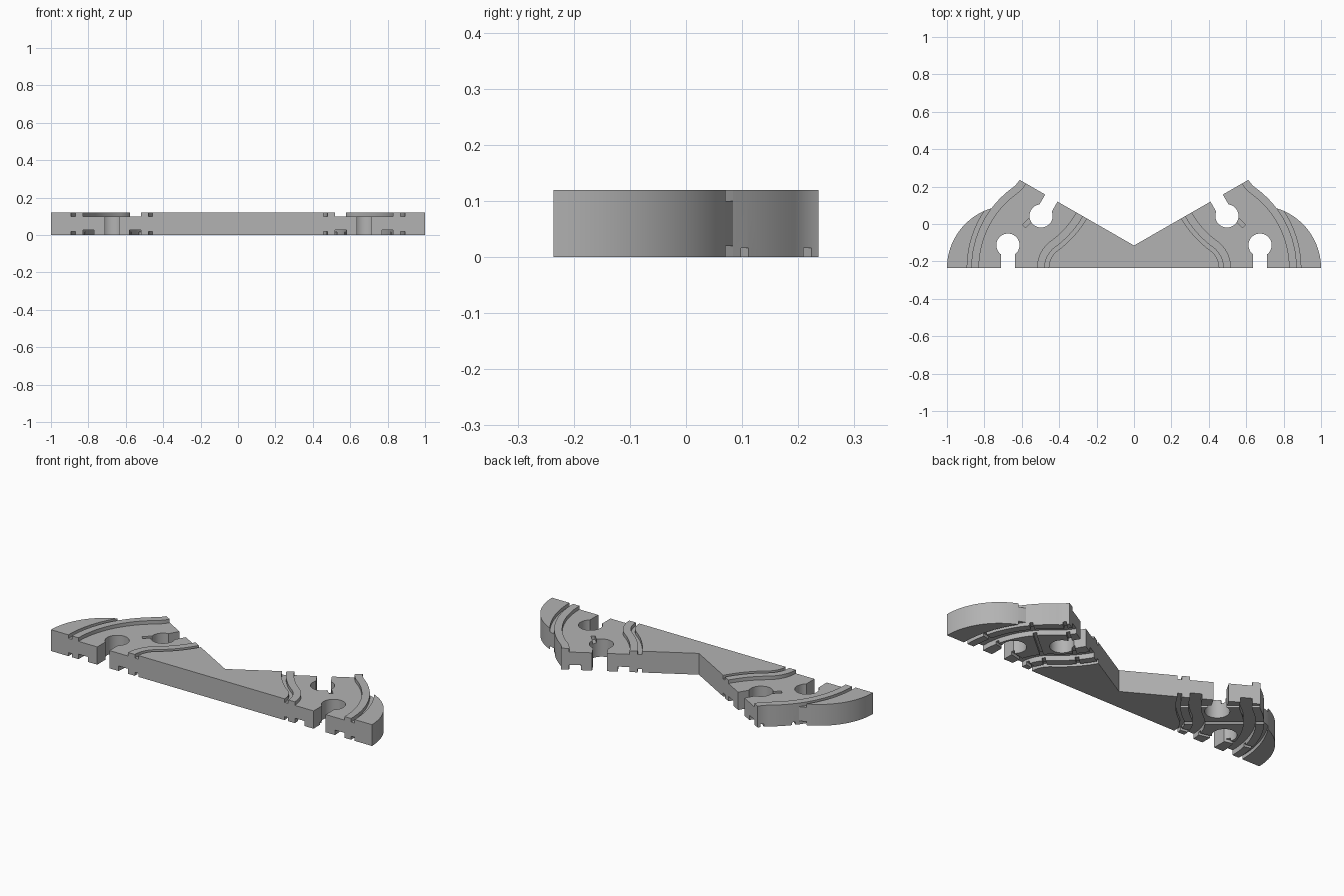
import bpy, bmesh
from math import sin, cos, radians, asin, pi, hypot
from mathutils import Vector

HEIGHT, FRONT = 0.12, -0.236
R, BEND, EXIT = 0.335, radians(54), radians(30)   # S-shaped lane: bends left, then eases back
C1 = Vector((0.674 - R, FRONT))
C2 = C1 + 2 * R * Vector((cos(BEND), sin(BEND)))

old = bpy.data.objects.get("Cube")
if old:
    bpy.data.objects.remove(old, do_unlink=True)

grey = bpy.data.materials.new("plain grey")
grey.use_nodes = True
colour = (0.45, 0.45, 0.45, 1)
grey.diffuse_color = colour
grey.node_tree.nodes["Principled BSDF"].inputs["Base Color"].default_value = colour


def prism(name, pts, z0, z1):
    """Upright solid from a plan outline."""
    bm = bmesh.new()
    face = bm.faces.new([bm.verts.new((p[0], p[1], z0)) for p in pts])
    top = bmesh.ops.extrude_face_region(bm, geom=[face])["geom"]
    bmesh.ops.translate(bm, vec=(0, 0, z1 - z0),
                        verts=[v for v in top if isinstance(v, bmesh.types.BMVert)])
    bmesh.ops.recalc_face_normals(bm, faces=bm.faces)
    mesh = bpy.data.meshes.new(name)
    bm.to_mesh(mesh)
    bm.free()
    mesh.materials.append(grey)
    obj = bpy.data.objects.new(name, mesh)
    bpy.context.collection.objects.link(obj)
    return obj


def first_bend(a, off):
    return C1 + (R + off) * Vector((cos(a), sin(a)))


def second_bend(a, off):
    return C2 - (R - off) * Vector((cos(a), sin(a)))


def lane_edge(off, steps=16):
    """Line parallel to the lane centre; positive offsets lie outside."""
    pts = [first_bend(BEND * i / steps, off) for i in range(steps + 1)]
    return pts + [second_bend(BEND + (EXIT - BEND) * i / steps, off)
                  for i in range(1, steps + 1)]


def strip(a, b):
    """Band between two offsets, run out past both ends of the lane."""
    def run(off):
        pts = lane_edge(off)
        return ([pts[0] - Vector((0, 0.03))] + pts
                + [pts[-1] + 0.03 * Vector((-sin(EXIT), cos(EXIT)))])
    return run(a) + run(b)[::-1]


def slit(bend, angle):
    """Narrow bar straight across the lane."""
    a = radians(angle)
    side = 0.009 * Vector((-sin(a), cos(a)))
    p, q = bend(a, -0.2), bend(a, 0.2)
    return [p - side, q - side, q + side, p + side]


def keyhole(centre, d, r=0.062, half=0.038):
    """Round socket with a straight neck opening along d."""
    c, d = Vector(centre), Vector(d)
    n = Vector((-d.y, d.x))
    a0 = asin(half / r)
    pts = []
    for i in range(33):
        a = a0 + (2 * pi - 2 * a0) * i / 32
        pts.append(c + r * (cos(a) * d + sin(a) * n))
    return pts + [c + 0.17 * d - half * n, c + 0.17 * d + half * n]


# Body plan: rounded shoulder, lane edge, then the V-shaped back
edge = lane_edge(0.1955)
rim = [p for p in edge if p.y > 0.068]
start, end = Vector((1, FRONT)), rim[0]
chord = end - start
r = 0.335
mid = (start + end) / 2
perp = Vector((-chord.y, chord.x)).normalized()
centre = mid + perp * (r * r - (chord.length / 2) ** 2) ** 0.5
v0, turn = start - centre, 2 * asin(chord.length / 2 / r)
shoulder = [centre + Vector((v0.x * cos(t) - v0.y * sin(t), v0.x * sin(t) + v0.y * cos(t)))
            for t in (turn * i / 20 for i in range(20))]
half_plan = shoulder + rim
plan = half_plan + [Vector((0, -0.115))] + [Vector((-p.x, p.y)) for p in half_plan[::-1]]
body = prism("track_body", plan, 0, HEIGHT)

# Everything carved out of one wing: (outline, bottom, top)
low, high = -0.05, HEIGHT + 0.05
cuts = [
    (strip(-0.155, 0.155), 0.10, high),                       # sunken deck
    (keyhole((0.674, -0.113), (0, -1)), low, high),           # front socket
    (keyhole((0.497, 0.043), (-sin(EXIT), cos(EXIT))), low, high),  # back socket
]
for s in (-1, 1):
    cuts.append((strip(s * 0.196, s * 0.218), HEIGHT - 0.02, high))  # upper border groove
    cuts.append((strip(s * 0.196, s * 0.218), low, 0.02))            # lower border groove
    cuts.append((strip(s * 0.095, s * 0.155), low, 0.028))           # wheel groove
for bend, angle in ((first_bend, 13), (first_bend, 40), (second_bend, 40)):
    cuts.append((slit(bend, angle), low, 0.016))                     # underside cross slits
u, w = Vector((0.707, -0.707)), Vector((0.0078, 0.0078))
a, b = Vector((0.53, 0.046)), Vector((0.588, -0.012))
cuts.append(([a - w, b - w, b + w, a + w], 0.08, high))              # short slot by the socket

bpy.context.view_layer.objects.active = body
body.select_set(True)
for outline, z0, z1 in cuts:
    for s in (1, -1):
        cutter = prism("cutter", [(s * p[0], p[1]) for p in outline], z0, z1)
        cutter.hide_render = True
        mod = body.modifiers.new("carve", "BOOLEAN")
        mod.operation, mod.solver, mod.object = "DIFFERENCE", "EXACT", cutter
        bpy.ops.object.modifier_apply(modifier=mod.name)
        bpy.data.objects.remove(cutter, do_unlink=True)

bpy.ops.object.shade_smooth_by_angle(angle=radians(30))
